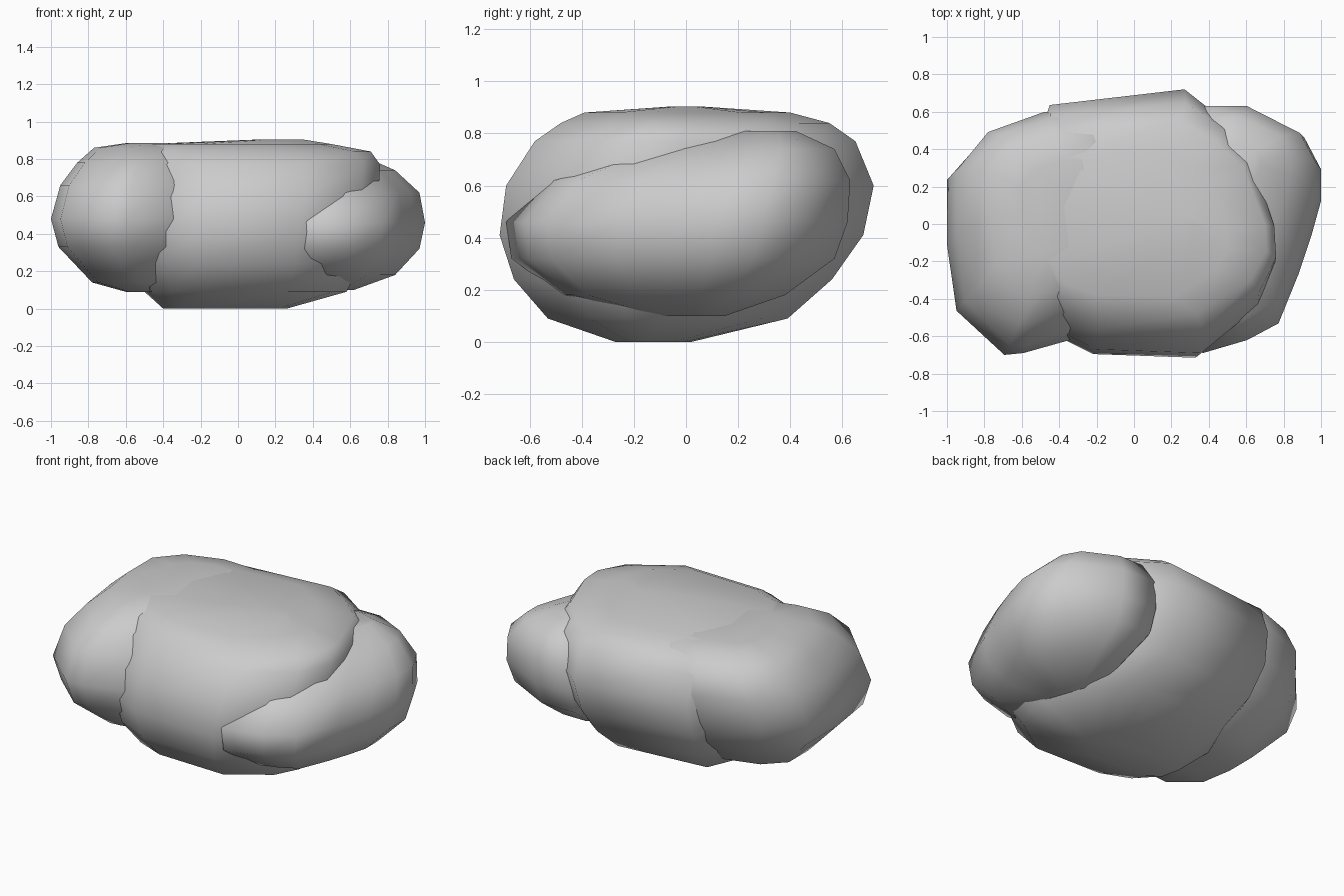
import bpy, bmesh


def boulder(name, plan, rings):
    """Loft a plan outline through rings of (z, x0, x1, y0, y1)."""
    xs, ys = [p[0] for p in plan], [p[1] for p in plan]
    ax, bx, ay, by = min(xs), max(xs), min(ys), max(ys)
    bm = bmesh.new()
    loops = []
    for z, x0, x1, y0, y1 in rings:
        loops.append([bm.verts.new((x0 + (x - ax) / (bx - ax) * (x1 - x0),
                                    y0 + (y - ay) / (by - ay) * (y1 - y0), z))
                      for x, y in plan])
    n = len(plan)
    for lo, hi in zip(loops, loops[1:]):
        for i in range(n):
            j = (i + 1) % n
            bm.faces.new((lo[i], lo[j], hi[j], hi[i]))
    bm.faces.new(loops[0][::-1])
    bm.faces.new(loops[-1])
    bmesh.ops.recalc_face_normals(bm, faces=bm.faces)
    for f in bm.faces:
        f.smooth = True
    mesh = bpy.data.meshes.new(name)
    bm.to_mesh(mesh)
    bm.free()
    ob = bpy.data.objects.new(name, mesh)
    bpy.context.collection.objects.link(ob)
    return ob


# Large middle stone, leaning back towards the top
boulder("middle_stone",
        [(-.2, -.69), (.36, -.71), (.66, -.46), (.75, -.24), (.74, -.05), (.62, .38),
         (.47, .56), (.27, .72), (-.45, .635), (-.6, .2), (-.55, -.35), (-.42, -.58)],
        [(0, -.4, .26, -.27, .02), (.09, -.5, .58, -.53, .39),
         (.24, -.58, .66, -.66, .56), (.41, -.61, .71, -.715, .68),
         (.6, -.6, .75, -.69, .72), (.77, -.6, .76, -.58, .65),
         (.84, -.58, .71, -.48, .55), (.88, -.5, .5, -.39, .4),
         (.904, .1, .35, -.05, .05)])

# Left stone, sunk deep into the middle one
boulder("left_stone",
        [(-1, .25), (-1, -.1), (-.95, -.46), (-.7, -.7), (-.6, -.69), (-.36, -.62),
         (-.22, -.4), (-.1, 0), (-.1, .4), (-.2, .56), (-.5, .57), (-.82, .46)],
        [(.09, -.6, -.3, -.2, .1), (.14, -.78, -.2, -.42, .28),
         (.33, -.96, -.1, -.65, .48), (.48, -1, -.08, -.7, .55),
         (.66, -.95, -.1, -.65, .6), (.78, -.86, -.12, -.53, .57),
         (.86, -.77, -.15, -.38, .47), (.885, -.6, -.25, -.15, .33)])

# Right stone, rising towards the back
boulder("right_stone",
        [(.36, -.69), (.6, -.62), (.77, -.53), (.88, -.26), (.95, -.05), (1, .13),
         (1, .3), (.91, .47), (.6, .63), (.35, .63), (.2, .2), (.2, -.5)],
        [(.1, .4, .62, -.15, .15), (.18, .32, .84, -.48, .38),
         (.32, .22, .97, -.67, .57), (.46, .21, 1, -.69, .62),
         (.62, .24, .97, -.56, .63), (.74, .32, .84, -.24, .57),
         (.81, .42, .68, .15, .42)])
